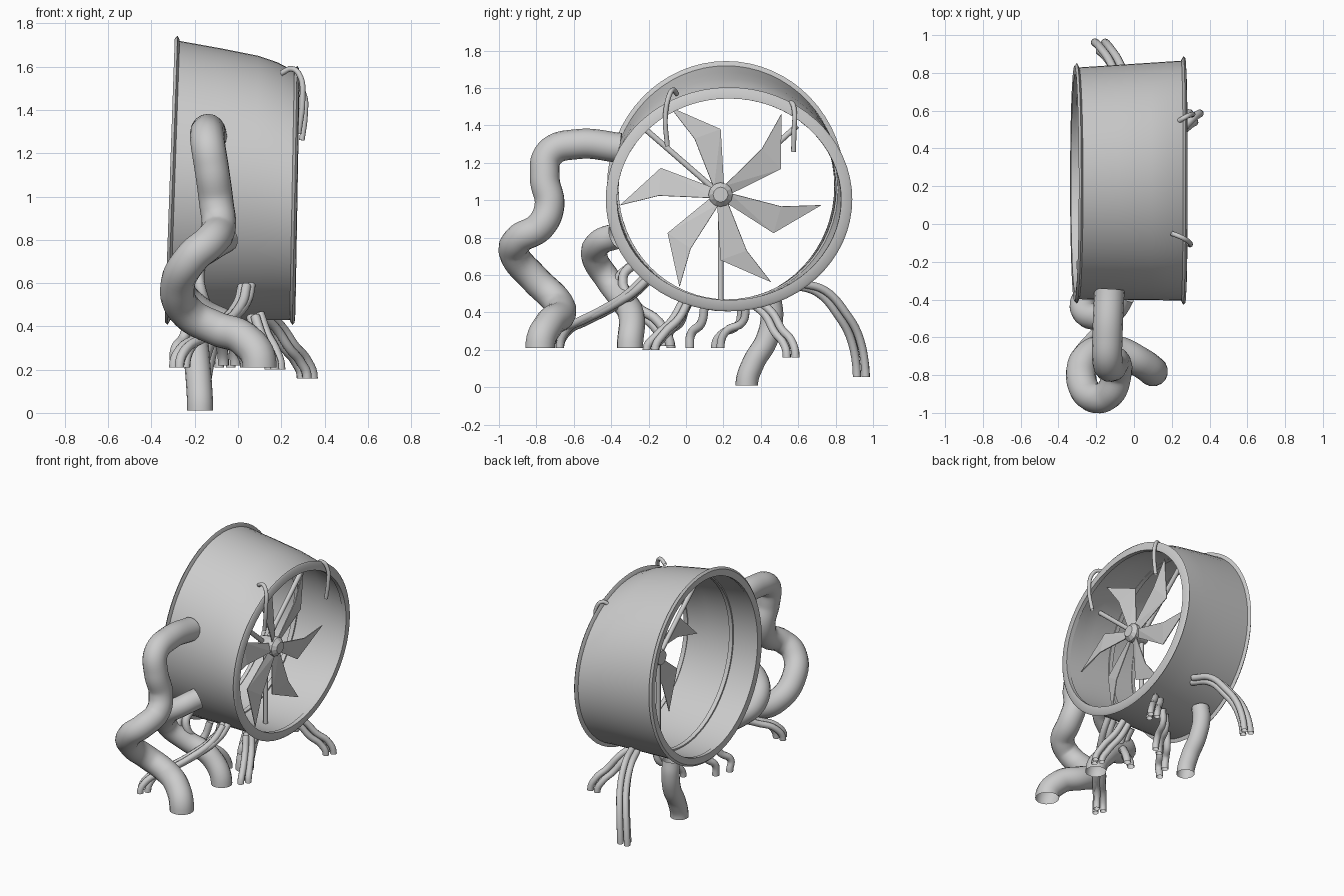
import bpy, bmesh
from math import sin, cos, pi, radians
from mathutils import Vector

if "Cube" in bpy.data.objects:
    bpy.data.objects.remove(bpy.data.objects["Cube"])

GREY = (0.6, 0.6, 0.6, 1)
mat = bpy.data.materials.new("plain grey")
mat.use_nodes = True
mat.diffuse_color = GREY
mat.node_tree.nodes["Principled BSDF"].inputs["Base Color"].default_value = GREY


def add(name, mesh, smooth=True):
    ob = bpy.data.objects.new(name, mesh)
    bpy.context.collection.objects.link(ob)
    mesh.materials.clear()
    mesh.materials.append(mat)
    if smooth:
        bpy.ops.object.select_all(action="DESELECT")
        ob.select_set(True)
        bpy.context.view_layer.objects.active = ob
        bpy.ops.object.shade_smooth_by_angle(angle=radians(40))
    return ob


def from_bmesh(name, bm, smooth=True):
    bmesh.ops.recalc_face_normals(bm, faces=bm.faces)
    mesh = bpy.data.meshes.new(name)
    bm.to_mesh(mesh)
    bm.free()
    return add(name, mesh, smooth)


def tube(name, points, radius, sides=4, steps=8, drop=0):
    """Smooth round open tube through the points; drop makes the last stretch vertical."""
    curve = bpy.data.curves.new(name, "CURVE")
    curve.dimensions = "3D"
    curve.bevel_depth = radius
    curve.bevel_resolution = sides
    curve.resolution_u = steps
    spline = curve.splines.new("BEZIER")
    spline.bezier_points.add(len(points) - 1)
    for bp, p in zip(spline.bezier_points, points):
        bp.co = p
        bp.handle_left_type = bp.handle_right_type = "AUTO"
    if drop:
        end = spline.bezier_points[-1]
        end.handle_left_type = end.handle_right_type = "FREE"
        end.handle_left = end.co + Vector((0, 0, drop))
        end.handle_right = end.co - Vector((0, 0, drop))
    temp = bpy.data.objects.new("temp", curve)
    bpy.context.collection.objects.link(temp)
    dg = bpy.context.evaluated_depsgraph_get()
    mesh = bpy.data.meshes.new_from_object(temp.evaluated_get(dg))
    bpy.data.objects.remove(temp)
    mesh.name = name
    return add(name, mesh)


def bundle(name, points, radius=0.022, spread=0.03, count=3):
    """Strands side by side that fan out a little towards the free end."""
    for i in range(count):
        a = 2 * pi * i / count + 0.5
        strand = []
        for j, p in enumerate(points):
            s = spread * (0.8 + 0.3 * j / len(points))
            strand.append(Vector(p) + Vector((s * cos(a), s * sin(a), 0.3 * s * sin(a + 1))))
        strand[-1].z = points[-1][2]
        tube(f"{name}_{i + 1}", strand, radius, 3, 5, drop=0.04)


# Drum: oval sections along x, slightly tilted, each given by x, top height, wall offset
SEGMENTS = 64


def drum_shell(name, sections):
    bm = bmesh.new()
    rings = []
    for x, top, off in sections:
        t = (x + 0.31) / 0.57
        rz, ry = (top - 0.43) / 2, 0.613 + 0.022 * t
        cy, cz = 0.215 + 0.015 * t, 0.43 + rz
        ring = []
        for i in range(SEGMENTS):
            a = 2 * pi * i / SEGMENTS
            z = cz + (rz + off) * sin(a)
            lean = (0.035 - 0.017 * t) * (z - 1)
            ring.append(bm.verts.new((x + lean, cy + (ry + off) * cos(a), z)))
        rings.append(ring)
    for k, r in enumerate(rings):
        q = rings[(k + 1) % len(rings)]
        for i in range(SEGMENTS):
            j = (i + 1) % SEGMENTS
            bm.faces.new((r[i], r[j], q[j], q[i]))
    return from_bmesh(name, bm)


drum_shell("drum", [
    (-0.30, 1.72, 0), (-0.10, 1.685, 0), (0.08, 1.65, 0), (0.17, 1.62, 0), (0.25, 1.58, 0),
    (0.25, 1.58, -0.03), (0.17, 1.61, -0.03), (0.08, 1.65, -0.03), (-0.30, 1.72, -0.03)])
drum_shell("back_rim", [
    (-0.315, 1.72, -0.035), (-0.318, 1.72, 0.01), (-0.305, 1.72, 0.024), (-0.295, 1.72, 0.004), (-0.29, 1.72, -0.035)])
drum_shell("fan_side_rim", [
    (0.245, 1.58, -0.036), (0.25, 1.58, 0.004), (0.262, 1.58, 0.024), (0.272, 1.58, 0.012), (0.275, 1.58, -0.036)])
drum_shell("inner_ridge", [
    (-0.12, 1.69, -0.025), (-0.12, 1.69, -0.04), (-0.09, 1.69, -0.04), (-0.09, 1.69, -0.025)])

# Fan hub: faceted cylinder with a bevelled nose
HUB = Vector((0.16, 0.185, 1.03))
bm = bmesh.new()
rings = [[bm.verts.new(HUB + Vector((x, r * cos(i * pi / 6), r * sin(i * pi / 6)))) for i in range(12)]
         for x, r in ((-0.1, 0.05), (-0.02, 0.065), (0.02, 0.065), (0.045, 0.04))]
for r, q in zip(rings, rings[1:]):
    for i in range(12):
        bm.faces.new((r[i], r[(i + 1) % 12], q[(i + 1) % 12], q[i]))
bm.faces.new(rings[0])
bm.faces.new(rings[-1])
from_bmesh("fan_hub", bm, False)

# Fan blades: narrow root, folded wide end, corners as radius, angle and depth
BLADE = ((0.05, 15, 0.01), (0.33, -5, 0.01), (0.54, 0, 0), (0.35, -30, -0.02), (0.05, -50, -0.01))
for k, turn in enumerate((-6, 53, 120, 186, 246, 300)):
    bm = bmesh.new()
    v = []
    for r, a, x in BLADE:
        a = radians(a + turn)
        v.append(bm.verts.new(HUB + Vector((x, r * cos(a), r * sin(a)))))
    for face in ((0, 1, 3), (1, 2, 3), (0, 3, 4)):
        bm.faces.new([v[i] for i in face])
    blade = from_bmesh(f"fan_blade_{k + 1}", bm, False)
    solid = blade.modifiers.new("thickness", "SOLIDIFY")
    solid.thickness = 0.006
    solid.offset = 0

# Three struts hold the hub
for k, (deg, length) in enumerate(((-90, 0.58), (139, 0.57), (42, 0.55))):
    a = radians(deg)
    start = HUB + Vector((-0.07, 0, 0))
    tube(f"hub_strut_{k + 1}", [start, start + Vector((0, cos(a), sin(a))) * length], 0.016, 3, 1)

# Hooks hang over the fan side rim
tube("front_hook", [(0.2, -0.05, 1.57), (0.25, -0.07, 1.59), (0.285, -0.09, 1.56),
                    (0.298, -0.11, 1.45), (0.28, -0.1, 1.29)], 0.013)
tube("back_hook", [(0.23, 0.54, 1.5), (0.27, 0.565, 1.52), (0.305, 0.58, 1.47),
                   (0.31, 0.578, 1.38), (0.295, 0.575, 1.26)], 0.013)

# Large ducts
tube("front_duct", [
    (-0.13, -0.35, 1.28), (-0.14, -0.58, 1.3), (-0.14, -0.73, 1.25), (-0.12, -0.755, 1.12),
    (-0.1, -0.73, 0.97), (-0.09, -0.78, 0.86), (-0.13, -0.895, 0.79), (-0.21, -0.92, 0.72),
    (-0.28, -0.81, 0.58), (-0.23, -0.69, 0.46), (-0.1, -0.67, 0.39), (0.03, -0.73, 0.34),
    (0.1, -0.78, 0.21)], 0.08, 6, drop=0.07)
tube("side_duct", [
    (-0.06, -0.37, 0.81), (-0.12, -0.46, 0.775), (-0.22, -0.49, 0.7), (-0.27, -0.42, 0.58),
    (-0.18, -0.34, 0.47), (-0.01, -0.29, 0.37), (0.08, -0.3, 0.21)], 0.07, 6, drop=0.07)
tube("back_duct", [
    (-0.2, 0.45, 0.47), (-0.2, 0.46, 0.38), (-0.19, 0.43, 0.25), (-0.18, 0.36, 0.13),
    (-0.175, 0.325, 0.01)], 0.06, 6, drop=0.05)

# Cable bundles below the drum
bundle("back_cable", [(-0.02, 0.6, 0.55), (-0.06, 0.73, 0.51), (-0.1, 0.84, 0.39),
                      (-0.15, 0.915, 0.25), (-0.18, 0.945, 0.055)])
bundle("left_cable", [(0.12, 0.38, 0.45), (0.18, 0.45, 0.39), (0.24, 0.5, 0.3),
                      (0.29, 0.55, 0.24), (0.32, 0.57, 0.16)])
bundle("long_cable", [(0.04, -0.2, 0.59), (0.02, -0.28, 0.51), (-0.06, -0.42, 0.42),
                      (-0.16, -0.56, 0.35), (-0.24, -0.65, 0.3), (-0.27, -0.69, 0.21)])
bundle("front_cable", [(0.08, 0, 0.45), (0.11, -0.05, 0.36), (0.15, -0.13, 0.28), (0.17, -0.18, 0.2)])
bundle("inner_cable", [(-0.2, -0.28, 0.66), (-0.2, -0.35, 0.58), (-0.14, -0.28, 0.43),
                       (-0.06, -0.16, 0.34), (-0.04, -0.1, 0.22)], radius=0.026, count=2)
bundle("middle_cable", [(0, 0.31, 0.43), (-0.02, 0.29, 0.34), (-0.05, 0.2, 0.29), (-0.06, 0.17, 0.21)], count=2)
tube("short_cable", [(-0.2, 0.1, 0.44), (-0.22, 0.08, 0.34), (-0.25, 0.03, 0.29), (-0.25, 0.02, 0.21)], 0.024, drop=0.04)
tube("side_cable", [(-0.22, 0, 0.46), (-0.25, -0.03, 0.35), (-0.29, -0.09, 0.29), (-0.29, -0.08, 0.21)], 0.024, drop=0.04)
